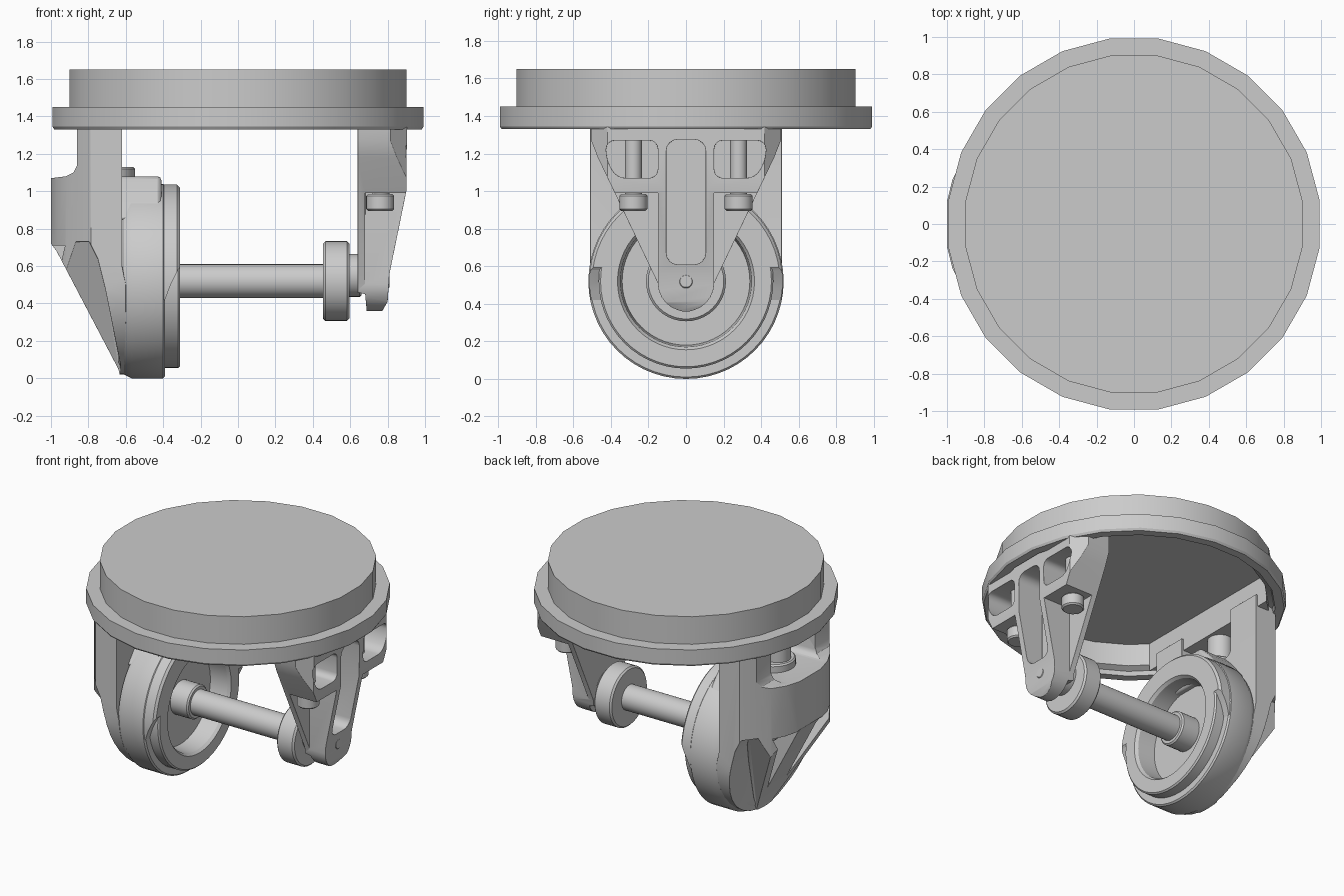
import bpy, bmesh
from math import radians, cos, sin, pi
from mathutils import Vector, Matrix

if "Cube" in bpy.data.objects:
    bpy.data.objects.remove(bpy.data.objects["Cube"])


def finish(name, bm):
    bmesh.ops.recalc_face_normals(bm, faces=bm.faces)
    me = bpy.data.meshes.new(name)
    bm.to_mesh(me)
    bm.free()
    ob = bpy.data.objects.new(name, me)
    bpy.context.collection.objects.link(ob)
    return ob


def activate(ob):
    bpy.ops.object.select_all(action='DESELECT')
    ob.select_set(True)
    bpy.context.view_layer.objects.active = ob


def smooth(ob):
    activate(ob)
    bpy.ops.object.shade_smooth_by_angle(angle=radians(32))
    return ob


def lathe(name, profile, axis, centre, segs=48, start=0.0):
    """Spin (radius, position along axis) points about the z or x axis."""
    bm = bmesh.new()
    vs = [bm.verts.new((r * cos(start), r * sin(start), h)) for r, h in profile]
    es = [bm.edges.new(p) for p in zip(vs, vs[1:])]
    bmesh.ops.spin(bm, geom=vs + es, cent=(0, 0, 0), axis=(0, 0, 1),
                   angle=2 * pi, steps=segs)
    bmesh.ops.remove_doubles(bm, verts=bm.verts, dist=1e-4)
    if axis == 'x':
        bm.transform(Matrix.Rotation(pi / 2, 4, 'Y'))
    bm.transform(Matrix.Translation(Vector(centre)))
    return smooth(finish(name, bm))


def rod(name, r, a, b, axis, centre, segs=32, bev=0.01):
    return lathe(name, [(0, a), (r - bev, a), (r, a + bev), (r, b - bev), (r - bev, b), (0, b)],
                 axis, centre, segs)


def prism(name, pts, axis, a, b, rounding=0.0):
    """Extrude a 2D outline along an axis, optionally rounding its corners."""
    place = {'x': lambda p, t: (t, p[0], p[1]),
             'y': lambda p, t: (p[0], t, p[1]),
             'z': lambda p, t: (p[0], p[1], t)}[axis]
    bm = bmesh.new()
    lo = [bm.verts.new(place(p, a)) for p in pts]
    hi = [bm.verts.new(place(p, b)) for p in pts]
    bm.faces.new(lo)
    bm.faces.new(hi)
    n = len(pts)
    for i in range(n):
        j = (i + 1) % n
        bm.faces.new((lo[i], lo[j], hi[j], hi[i]))
    bmesh.ops.recalc_face_normals(bm, faces=bm.faces)
    if rounding:
        edges = [bm.edges.get((u, v)) for u, v in zip(lo, hi)]
        bmesh.ops.bevel(bm, geom=edges, offset=rounding, segments=4, profile=0.5,
                        affect='EDGES')
    return finish(name, bm)


def boolean(ob, cutter, op):
    activate(ob)
    m = ob.modifiers.new("cut", 'BOOLEAN')
    m.operation, m.object, m.solver = op, cutter, 'EXACT'
    bpy.ops.object.modifier_apply(modifier=m.name)
    bpy.data.objects.remove(cutter, do_unlink=True)


def soften(ob, width=0.012):
    m = ob.modifiers.new("edge", 'BEVEL')
    m.width, m.segments, m.limit_method, m.angle_limit = width, 2, 'ANGLE', radians(35)
    return smooth(ob)


def arc(r, z, n, y_end=0.0):
    """Quarter arc from the side down to the lowest point."""
    return [(r * cos(i * pi / 2 / n), z - r * sin(i * pi / 2 / n)) for i in range(n)] + [(y_end, z - r)]


def mirrored(half):
    return half + [(-y, z) for y, z in reversed(half)]


def flip(pts, s):
    return [(s * y, z) for y, z in pts]


# Round mounting plate, hollow underneath
lathe("mounting_plate", [(0, 1.65), (0.91, 1.65), (0.91, 1.45), (1, 1.45), (1, 1.345), (0.99, 1.33),
                         (0.93, 1.33), (0.92, 1.36), (0.88, 1.38), (0.88, 1.54), (0, 1.54)],
      'z', (0, 0, 0), 24, radians(7.5))

# Axle with its washer and bosses
rod("axle", 0.09, -0.48, 0.60, 'x', (0, 0, 0.52))
rod("axle_washer", 0.213, 0.455, 0.595, 'x', (0, 0, 0.52), 40, 0.012)
rod("axle_boss", 0.115, 0.58, 0.66, 'x', (0, 0, 0.55))
rod("axle_collar", 0.12, -0.48, -0.32, 'x', (0, 0, 0.52))
rod("axle_end", 0.037, 0.75, 0.81, 'x', (0, 0, 0.52), 20, 0.005)

# Wheel with a recessed face
lathe("wheel", [(0, -0.64), (0.45, -0.64), (0.50, -0.61), (0.52, -0.57), (0.52, -0.40), (0.51, -0.39),
                (0.465, -0.39), (0.465, -0.32), (0.455, -0.31), (0.365, -0.31), (0.35, -0.33),
                (0.34, -0.46), (0, -0.46)], 'x', (0, 0, 0.52), 56)

# Raised guard around the upper half of the wheel, swept back at its ends
guard = lathe("wheel_guard", [(0.45, -0.41), (0.515, -0.41), (0.515, -0.325), (0.50, -0.31),
                              (0.45, -0.31), (0.45, -0.41)], 'x', (0, 0, 0.52), 56)
boolean(guard, prism("sweep", [(-0.5, 0.42), (-0.39, 0.42), (-0.36, 0.50), (-0.32, 0.58), (-0.29, 0.62),
                               (-0.29, 1.2), (-0.5, 1.2)], 'y', -0.7, 0.7), 'INTERSECT')
smooth(guard)
soften(prism("wheel_top_block", [(-0.38, 0.85), (0.38, 0.85), (0.26, 1.00), (0.18, 1.08), (-0.18, 1.08),
                                 (-0.26, 1.00)], 'x', -0.66, -0.41), 0.02)

# Right bracket: V outline crossed with its side profile and corner chamfers
outline = mirrored([(0.505, 1.42), (0.505, 1.27), (0.47, 1.18)] + arc(0.15, 0.51, 6, 0.02))
arm = prism("axle_bracket", outline, 'x', 0.6, 0.95)
boolean(arm, prism("side", [(0.64, 1.5), (0.905, 1.5), (0.90, 1.0), (0.81, 0.56), (0.80, 0.41), (0.76, 0.34),
                            (0.69, 0.34), (0.68, 0.45), (0.64, 0.46)], 'y', -0.6, 0.6), 'INTERSECT')
boolean(arm, prism("plan", [(0.6, -0.53), (0.79, -0.53), (0.93, -0.39), (0.93, 0.39), (0.79, 0.53),
                            (0.6, 0.53)], 'z', 0.2, 1.6), 'INTERSECT')
boolean(arm, prism("slot", [(-0.105, 0.61), (0.105, 0.61), (0.105, 1.275), (-0.105, 1.275)],
                   'x', 0.70, 1.1, 0.06), 'DIFFERENCE')
for s in (1, -1):
    window = [(0.15, 1.07), (0.37, 1.07), (0.425, 1.17), (0.425, 1.27), (0.15, 1.27)]
    boolean(arm, prism("window", flip(window, s), 'x', 0.70, 1.1, 0.045), 'DIFFERENCE')
    recess = [(0.149, 0.30), (0.7, 0.30), (0.7, 0.99), (0.149, 0.99)]
    boolean(arm, prism("recess", flip(recess, s), 'x', 0.68, 1.1), 'DIFFERENCE')
    # Bolts of the right bracket
    rod("bracket_bolt_head", 0.075, 0.895, 0.985, 'z', (0.76, s * 0.28, 0), 24)
    rod("bracket_bolt_shaft", 0.045, 0.97, 1.30, 'z', (0.765, s * 0.28, 0), 20)
soften(arm)

# Left housing: U outline crossed with its side profile and rounded plan
housing = prism("wheel_housing", mirrored([(0.51, 1.42)] + arc(0.51, 0.53, 10, 0.02)), 'x', -1.1, -0.5)
boolean(housing, prism("side", [(-0.62, 1.5), (-0.86, 1.5), (-0.86, 1.14), (-0.88, 1.10), (-0.92, 1.08),
                                (-1.0, 1.07), (-1.0, 0.72), (-0.97, 0.68), (-0.64, 0.05), (-0.60, -0.1),
                                (-0.60, 0.5), (-0.62, 0.6)], 'y', -0.6, 0.6), 'INTERSECT')
plan = mirrored([(0.53, -0.5), (0.53, -0.77), (0.46, -0.83), (0.34, -0.92), (0.24, -0.97), (0.12, -1.0)])
boolean(housing, prism("plan", [(x, y) for y, x in plan], 'z', -0.2, 1.6), 'INTERSECT')
boolean(housing, prism("opening", [(-0.25, 1.075), (0.25, 1.075), (0.25, 1.5), (-0.25, 1.5)],
                       'x', -1.2, -0.5, 0.05), 'DIFFERENCE')
sweep = [(-1.2, 0.74), (-0.80, 0.74), (-0.75, 0.64), (-0.71, 0.48), (-0.63, 0.08), (-0.62, -0.2), (-1.2, -0.2)]
for s in (1, -1):
    flank = [(0.7, 0.73), (0.41, 0.73), (0.09, 0.03), (0.09, -0.1), (0.7, -0.1)]
    pocket = [(0.11, 0.71), (0.33, 0.71), (0.11, 0.23)]
    for pts in (flank, pocket):
        cutter = prism("hollow", flip(pts, s), 'x', -1.15, -0.5)
        boolean(cutter, prism("sweep", sweep, 'y', -0.8, 0.8), 'INTERSECT')
        boolean(housing, cutter, 'DIFFERENCE')
    # Bolts under the housing boss
    rod("housing_bolt", 0.065, 0.65, 0.73, 'z', (-0.82, s * 0.22, 0), 24)
soften(housing)

# Inner rail that closes the hollow beside the housing, and the swivel bolt
rail = mirrored([(0.60, -0.635), (0.52, -0.72), (0.25, -0.85)])
prism("housing_rail", [(x, y) for y, x in rail], 'z', 1.335, 1.55)
rod("swivel_washer", 0.15, 1.06, 1.13, 'z', (-0.70, 0, 0), 32)
rod("swivel_bolt", 0.085, 1.10, 1.36, 'z', (-0.74, 0, 0), 24)
